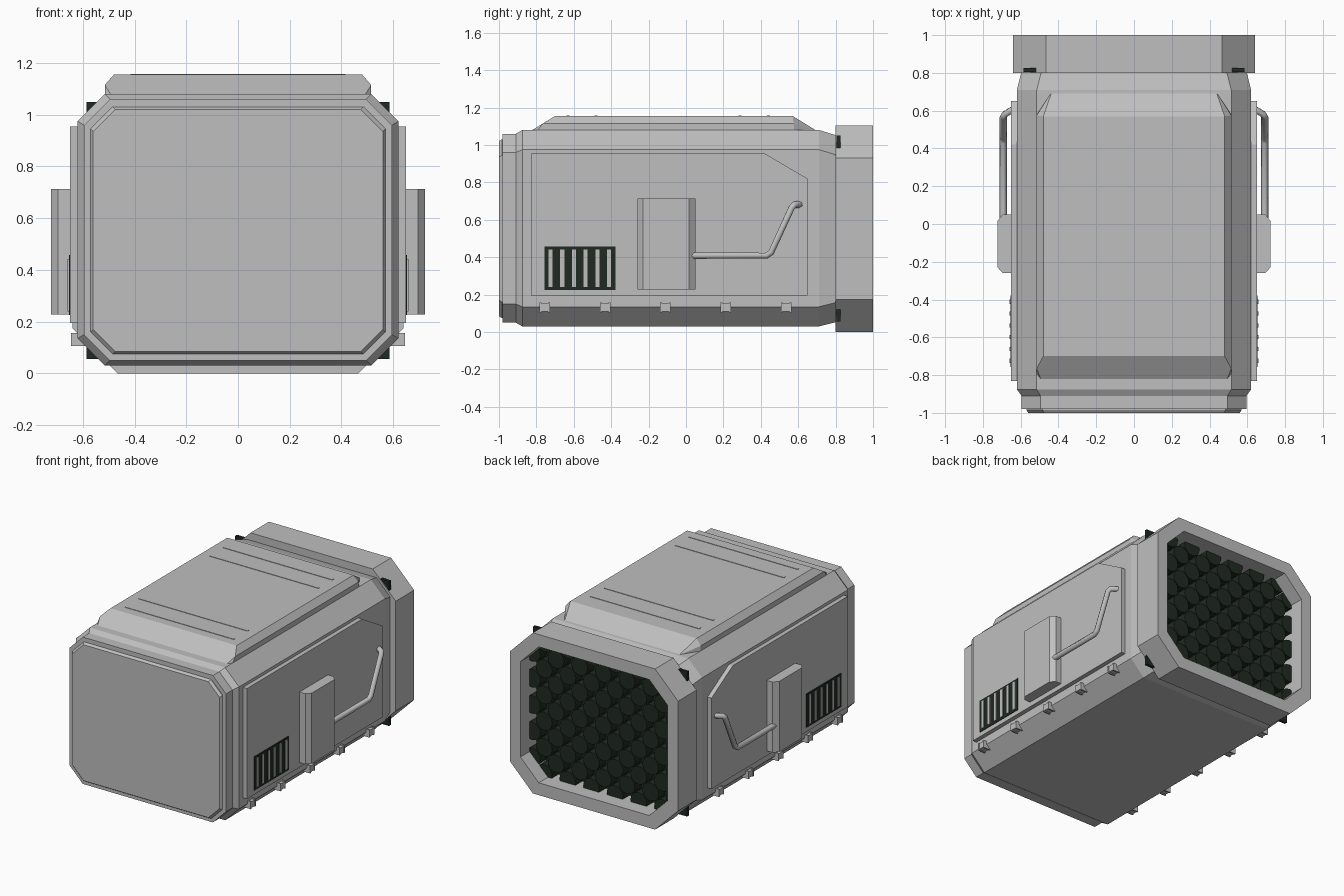
import bpy, bmesh, math
from mathutils import Matrix, Vector

old = bpy.data.objects.get("Cube")
if old:
    bpy.data.objects.remove(old, do_unlink=True)


def material(name, rgb):
    m = bpy.data.materials.new(name)
    m.use_nodes = True
    m.diffuse_color = (*rgb, 1)
    bsdf = m.node_tree.nodes["Principled BSDF"]
    bsdf.inputs["Base Color"].default_value = (*rgb, 1)
    bsdf.inputs["Roughness"].default_value = 0.6
    return m


GREY = material("light grey", (0.52, 0.52, 0.52))
DARK = material("dark green black", (0.014, 0.023, 0.015))


def finish(name, bm, mat, mirror=False):
    bmesh.ops.recalc_face_normals(bm, faces=bm.faces)
    mesh = bpy.data.meshes.new(name)
    bm.to_mesh(mesh)
    bm.free()
    mesh.materials.append(mat)
    ob = bpy.data.objects.new(name, mesh)
    bpy.context.scene.collection.objects.link(ob)
    if mirror:
        ob.modifiers.new("Mirror", 'MIRROR')
    return ob


def octagon(hx, z0, z1, c, y):
    half = [(hx - c, z0), (hx, z0 + c), (hx, z1 - c), (hx - c, z1)]
    return [(x, y, z) for x, z in half] + [(-x, y, z) for x, z in reversed(half)]


def loft(name, rings, mat):
    bm = bmesh.new()
    loops = [[bm.verts.new(p) for p in octagon(*r)] for r in rings]
    for a, b in zip(loops, loops[1:]):
        for i in range(8):
            j = (i + 1) % 8
            bm.faces.new((a[i], a[j], b[j], b[i]))
    bm.faces.new(loops[0])
    bm.faces.new(loops[-1])
    return finish(name, bm, mat)


def add_box(bm, lo, hi):
    lo, hi = Vector(lo), Vector(hi)
    m = Matrix.Translation((lo + hi) / 2) @ Matrix.Diagonal((*(hi - lo), 1))
    bmesh.ops.create_cube(bm, size=1, matrix=m)


def prism(name, outline, offset, mat, mirror=False):
    """Extrude a flat outline of 3D points by an offset."""
    bm = bmesh.new()
    face = bm.faces.new([bm.verts.new(p) for p in outline])
    top = bmesh.ops.extrude_face_region(bm, geom=[face], use_keep_orig=True)["geom"]
    bmesh.ops.translate(bm, vec=offset,
                        verts=[v for v in top if isinstance(v, bmesh.types.BMVert)])
    return finish(name, bm, mat, mirror)


# Main body and raised front plate
loft("main_body", [
    (0.595, 0.05, 1.06, 0.10, -0.98),
    (0.595, 0.05, 1.06, 0.10, -0.91),
    (0.62, 0.03, 1.08, 0.105, -0.875),
    (0.62, 0.03, 1.08, 0.105, 0.71),
    (0.595, 0.055, 1.05, 0.105, 0.81)], GREY)
loft("front_plate", [
    (0.57, 0.075, 1.03, 0.085, -0.975),
    (0.57, 0.075, 1.03, 0.085, -0.985),
    (0.56, 0.085, 1.02, 0.085, -1.0)], GREY)

# Hollow rear frame
loft("rear_frame", [
    (0.64, 0.0, 1.105, 0.175, 0.80),
    (0.64, 0.0, 1.105, 0.175, 1.0),
    (0.56, 0.085, 1.02, 0.14, 1.0),
    (0.56, 0.085, 1.02, 0.14, 0.815)], GREY)

# Dark plate whose corners stick out of the frame
bm = bmesh.new()
add_box(bm, (-0.585, 0.805, 0.055), (0.585, 0.825, 1.05))
finish("rear_grid_plate", bm, DARK)

# Staggered round tubes in the rear opening
bm = bmesh.new()
turn = Matrix.Rotation(math.pi / 2, 4, 'X')
for i in range(-6, 7):
    for k in range(-5, 6):
        if (i + k) % 2 == 0 and abs(i) + abs(k) < 11:
            bmesh.ops.create_cone(
                bm, cap_ends=True, segments=16, radius1=0.062, radius2=0.062, depth=0.08,
                matrix=Matrix.Translation((i * 0.09, 0.86, 0.5525 + k * 0.09)) @ turn)
finish("rear_tubes", bm, DARK)

# Roof panel with sloped ends
bm = bmesh.new()
corners = [(0.48, -0.70, 1.155), (0.48, 0.57, 1.155), (0.515, -0.765, 1.115),
           (0.515, 0.575, 1.115), (0.515, -0.80, 1.07), (0.49, -0.83, 1.075),
           (0.515, 0.58, 1.07), (0.435, 0.70, 1.075)]
for x, y, z in corners:
    for s in (1, -1):
        bm.verts.new((s * x, y, z))
bmesh.ops.convex_hull(bm, input=bm.verts)
bmesh.ops.dissolve_limit(bm, angle_limit=0.02, verts=bm.verts, edges=bm.edges)
finish("roof_panel", bm, GREY)

# Thin ribs across the roof
bm = bmesh.new()
for y in (-0.63, -0.48, 0.29, 0.44):
    add_box(bm, (-0.415, y - 0.008, 1.15), (0.415, y + 0.008, 1.158))
finish("roof_ribs", bm, GREY)

# Side panels with one cut corner
prism("side_panel", [(0.61, y, z) for y, z in (
    (-0.83, 0.195), (0.65, 0.195), (0.65, 0.82), (0.42, 0.955), (-0.83, 0.955))],
    (0.04, 0, 0), GREY, True)

# Side boxes with chamfered outer edges
prism("side_box", [(x, y, 0.228) for x, y in (
    (0.64, -0.26), (0.695, -0.26), (0.722, -0.23), (0.722, 0.017), (0.695, 0.05), (0.64, 0.05))],
    (0, 0, 0.485), GREY, True)

# Side vents: dark backing and light slats
bm = bmesh.new()
add_box(bm, (0.645, -0.757, 0.225), (0.654, -0.378, 0.457))
finish("vent_backing", bm, DARK, True)
bm = bmesh.new()
for i in range(6):
    y = -0.724 + 0.0625 * i
    add_box(bm, (0.645, y - 0.011, 0.24), (0.659, y + 0.011, 0.442))
finish("vent_slats", bm, GREY, True)

# Clips along the lower edge
bm = bmesh.new()
for i in range(5):
    y = -0.755 + 0.3225 * i
    for side in (-1, 1):
        add_box(bm, (0.57, y + side * 0.023 - 0.005, 0.105),
                (0.645, y + side * 0.023 + 0.005, 0.157))
    add_box(bm, (0.57, y - 0.02, 0.11), (0.643, y + 0.02, 0.152))
finish("lower_clips", bm, GREY, True)

# Bent pipe handles
for side, label in ((1, "left"), (-1, "right")):
    curve = bpy.data.curves.new(label + "_handle", 'CURVE')
    curve.dimensions = '3D'
    curve.bevel_depth = 0.019
    curve.bevel_resolution = 1
    curve.use_fill_caps = True
    path = [(0.692, 0.02, 0.408), (0.692, 0.43, 0.408), (0.692, 0.455, 0.425),
            (0.692, 0.565, 0.665), (0.685, 0.58, 0.68), (0.64, 0.608, 0.682)]
    spline = curve.splines.new('POLY')
    spline.points.add(len(path) - 1)
    for p, (x, y, z) in zip(spline.points, path):
        p.co = (side * x, y, z, 1)
    curve.materials.append(GREY)
    handle = bpy.data.objects.new(label + "_handle", curve)
    bpy.context.scene.collection.objects.link(handle)
